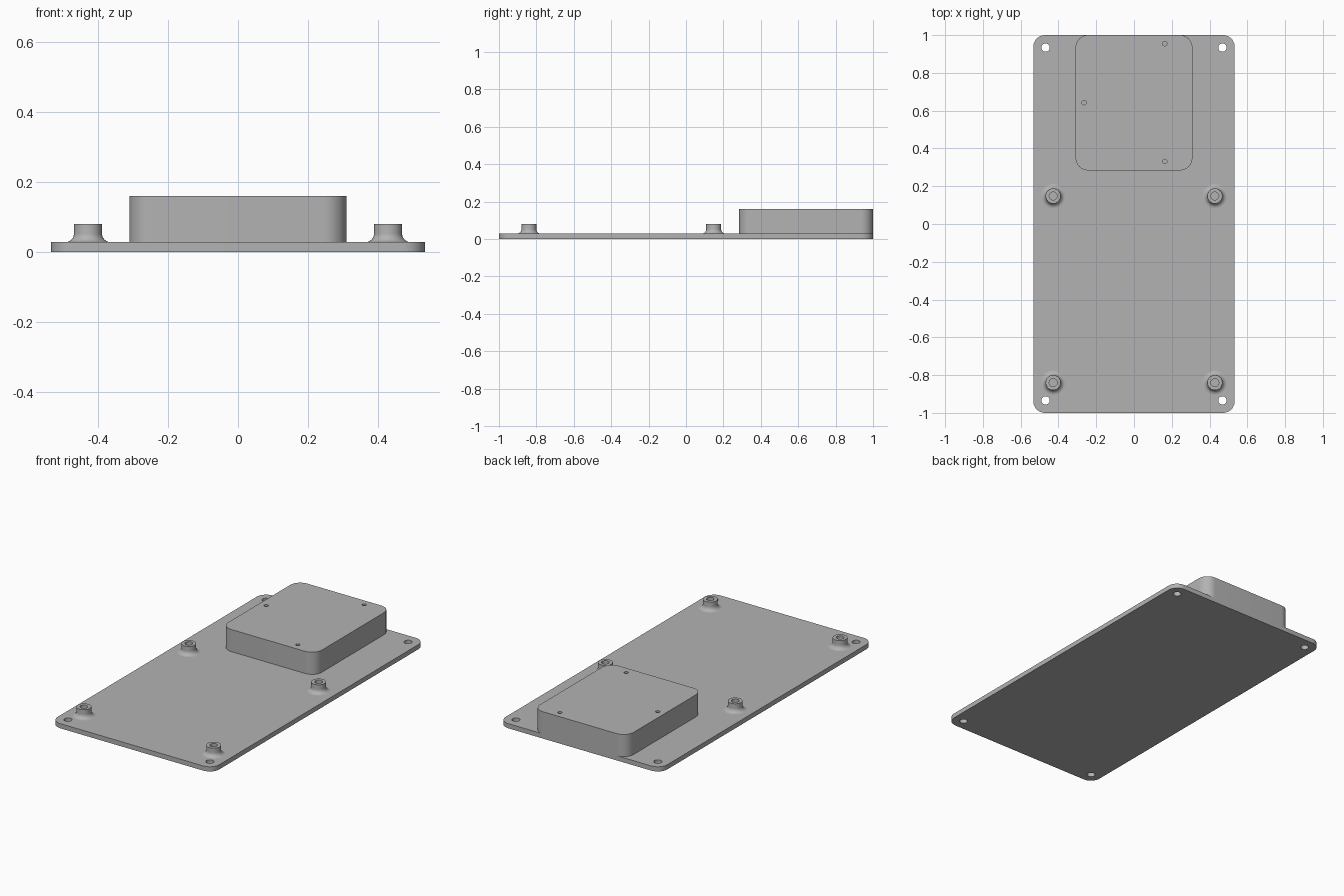
import bpy, bmesh, math

if "Cube" in bpy.data.objects:
    bpy.data.objects.remove(bpy.data.objects["Cube"])

PLATE_T = 0.028   # plate thickness
BOX_TOP = 0.16

grey = bpy.data.materials.new("plain grey")
grey.diffuse_color = (0.45, 0.45, 0.45, 1)
grey.use_nodes = True
grey.node_tree.nodes["Principled BSDF"].inputs["Base Color"].default_value = grey.diffuse_color


def add_object(name, bm):
    bmesh.ops.recalc_face_normals(bm, faces=bm.faces)
    mesh = bpy.data.meshes.new(name)
    bm.to_mesh(mesh)
    bm.free()
    mesh.materials.append(grey)
    obj = bpy.data.objects.new(name, mesh)
    bpy.context.collection.objects.link(obj)
    return obj


def activate(obj):
    bpy.ops.object.select_all(action='DESELECT')
    obj.select_set(True)
    bpy.context.view_layer.objects.active = obj


def rounded_slab(name, x0, x1, y0, y1, z0, z1, r, seg=12):
    bm = bmesh.new()
    verts = []
    corners = [(x1 - r, y1 - r), (x0 + r, y1 - r), (x0 + r, y0 + r), (x1 - r, y0 + r)]
    for i, (cx, cy) in enumerate(corners):
        for k in range(seg + 1):
            a = math.pi / 2 * (i + k / seg)
            verts.append(bm.verts.new((cx + r * math.cos(a), cy + r * math.sin(a), z0)))
    face = bm.faces.new(verts)
    top = bmesh.ops.extrude_face_region(bm, geom=[face], use_keep_orig=True)["geom"]
    bmesh.ops.translate(bm, vec=(0, 0, z1 - z0),
                        verts=[v for v in top if isinstance(v, bmesh.types.BMVert)])
    return add_object(name, bm)


def drill(obj, points, radius, z0, z1):
    # all holes are cut with one temporary cutter
    bm = bmesh.new()
    for x, y in points:
        new = bmesh.ops.create_cone(bm, cap_ends=True, segments=32, radius1=radius,
                                    radius2=radius, depth=z1 - z0)["verts"]
        bmesh.ops.translate(bm, vec=(x, y, (z0 + z1) / 2), verts=new)
    cutter = add_object("hole_cutter", bm)
    cutter.hide_render = True
    mod = obj.modifiers.new("holes", 'BOOLEAN')
    mod.operation = 'DIFFERENCE'
    mod.solver = 'EXACT'
    mod.object = cutter
    activate(obj)
    bpy.ops.object.modifier_apply(modifier=mod.name)
    bpy.data.objects.remove(cutter)


def standoff(name, x, y, steps=48):
    # concave foot fillet, straight collar, flat rim and blind bore
    foot, collar, bore, fillet = 0.065, 0.04, 0.021, 0.025
    profile = []
    for k in range(9):
        a = math.pi / 2 * k / 8
        profile.append((foot - fillet * math.sin(a), PLATE_T + fillet * (1 - math.cos(a))))
    profile += [(collar, 0.08), (bore, 0.08), (bore, PLATE_T)]
    bm = bmesh.new()
    vs = [bm.verts.new((r, 0, z)) for r, z in profile]
    es = [bm.edges.new(p) for p in zip(vs, vs[1:])]
    bmesh.ops.spin(bm, geom=vs + es, cent=(0, 0, 0), axis=(0, 0, 1),
                   angle=2 * math.pi, steps=steps)
    bmesh.ops.remove_doubles(bm, verts=bm.verts, dist=1e-5)
    bmesh.ops.recalc_face_normals(bm, faces=bm.faces)
    # open shell: make sure the rim faces up
    rim = max(bm.faces, key=lambda f: f.calc_center_median().z)
    flip = rim.normal.z < 0
    obj = add_object(name, bm)
    if flip:
        obj.data.flip_normals()
    obj.location = (x, y, 0)
    return obj


# base plate with four corner holes
plate = rounded_slab("base_plate", -0.533, 0.533, -1, 1, 0, PLATE_T, 0.062)
drill(plate, [(sx * 0.468, sy * 0.934) for sx in (-1, 1) for sy in (-1, 1)],
      0.022, -0.1, 0.1)

# raised block, flush with the back edge, with three small blind holes
block = rounded_slab("raised_block", -0.309, 0.309, 0.284, 1, PLATE_T, BOX_TOP, 0.065)
drill(block, [(0.163, 0.955), (-0.264, 0.643), (0.163, 0.331)], 0.012, 0.1, 0.2)

# four mounting standoffs
posts = [standoff(f"standoff_{side}_{end}", sx * 0.428, y)
         for side, sx in (("left", -1), ("right", 1))
         for end, y in (("front", -0.84), ("middle", 0.148))]

for obj in [plate, block] + posts:
    activate(obj)
    bpy.ops.object.shade_smooth_by_angle(angle=math.radians(30))
